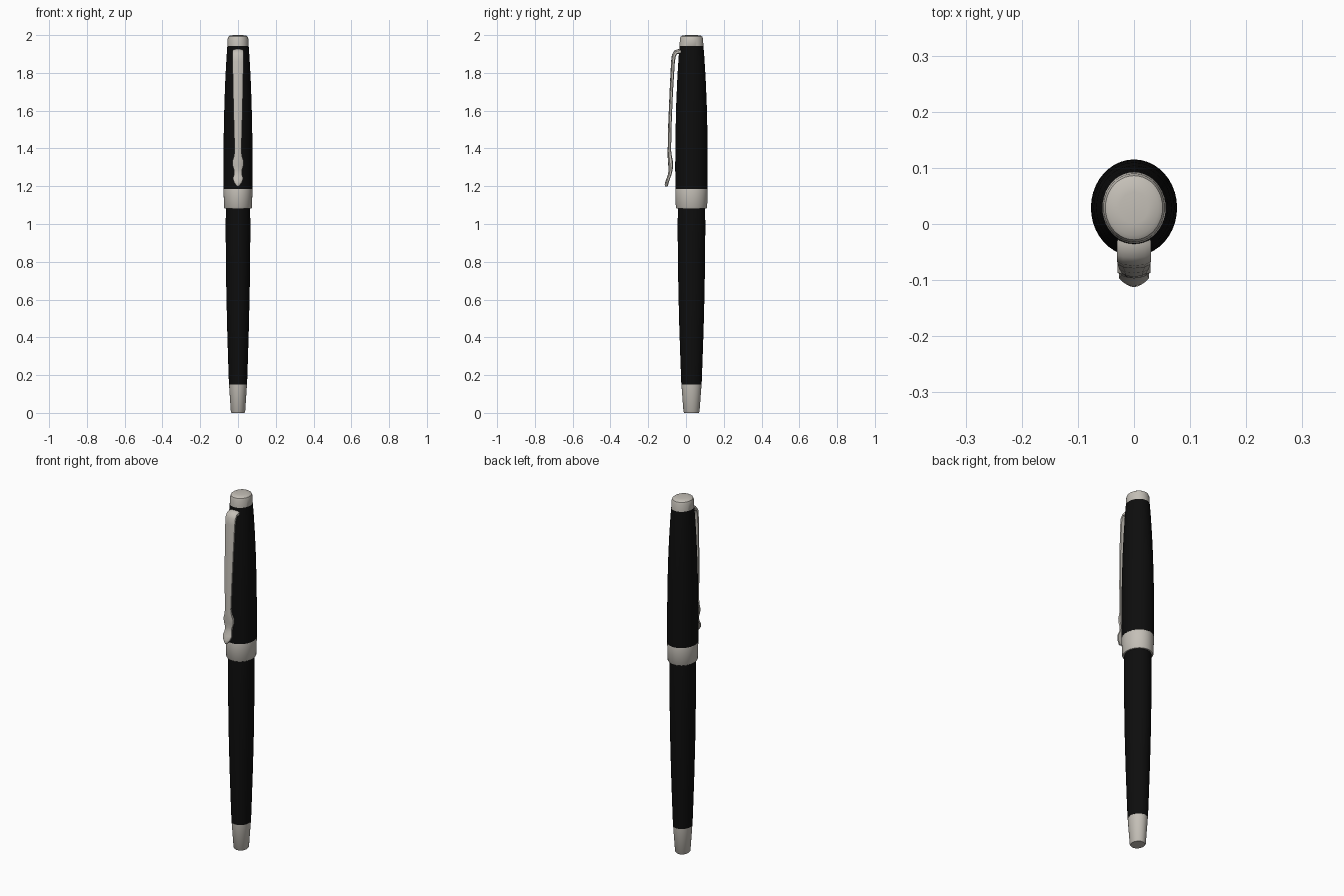
import bpy, bmesh, math

if "Cube" in bpy.data.objects:
    bpy.data.objects.remove(bpy.data.objects["Cube"])

AXIS_Y, STRETCH, SIDES = 0.029, 1.12, 40


def material(name, rgb):
    m = bpy.data.materials.new(name)
    m.diffuse_color = (*rgb, 1)
    m.use_nodes = True
    m.node_tree.nodes["Principled BSDF"].inputs["Base Color"].default_value = m.diffuse_color
    return m


black = material("black lacquer", (0.004, 0.004, 0.004))
metal = material("satin metal", (0.55, 0.52, 0.47))


def skin(name, rings, mat, angle=35):
    """Bridge equal-sized rings of points and close both ends."""
    bm = bmesh.new()
    rows = [[bm.verts.new(p) for p in ring] for ring in rings]
    n = len(rows[0])
    for a, b in zip(rows, rows[1:]):
        for i in range(n):
            j = (i + 1) % n
            bm.faces.new((a[i], a[j], b[j], b[i]))
    bm.faces.new(rows[0][::-1])
    bm.faces.new(rows[-1])
    bmesh.ops.recalc_face_normals(bm, faces=bm.faces)
    me = bpy.data.meshes.new(name)
    bm.to_mesh(me)
    bm.free()
    me.materials.append(mat)
    ob = bpy.data.objects.new(name, me)
    bpy.context.collection.objects.link(ob)
    bpy.ops.object.select_all(action='DESELECT')
    ob.select_set(True)
    bpy.context.view_layer.objects.active = ob
    bpy.ops.object.shade_smooth_by_angle(angle=math.radians(angle))


def turned(name, profile, mat):
    """Slightly oval turned part from (radius, height) pairs."""
    rings = []
    for r, z in profile:
        rings.append([(r * math.cos(t), AXIS_Y + STRETCH * r * math.sin(t), z)
                      for t in (2 * math.pi * i / SIDES for i in range(SIDES))])
    skin(name, rings, mat)


# Barrel
turned("end_tip", [(0.034, 0), (0.038, 0.006), (0.0475, 0.15)], metal)
turned("barrel", [(0.048, 0.15), (0.052, 0.27), (0.0575, 0.45), (0.062, 0.65),
                  (0.0645, 0.85), (0.0655, 1.0), (0.064, 1.075), (0.063, 1.1)], black)

# Cap
turned("cap_band", [(0.071, 1.082), (0.074, 1.087), (0.0765, 1.18), (0.0755, 1.186)], metal)
turned("cap", [(0.0765, 1.184), (0.0768, 1.32), (0.0755, 1.48), (0.072, 1.64),
               (0.067, 1.77), (0.061, 1.88), (0.0565, 1.942)], black)
turned("cap_finial", [(0.054, 1.938), (0.0565, 1.942), (0.0545, 1.982), (0.051, 1.992),
                      (0.044, 1.997), (0.025, 2.0)], metal)

# Clip: centre y, z, half width, half thickness
path = [(0.0, 1.912, 0.029, 0.013), (-0.035, 1.914, 0.030, 0.013),
        (-0.053, 1.910, 0.030, 0.012), (-0.064, 1.893, 0.030, 0.011),
        (-0.069, 1.86, 0.029, 0.010), (-0.078, 1.70, 0.026, 0.009),
        (-0.085, 1.53, 0.022, 0.009), (-0.088, 1.39, 0.018, 0.009),
        (-0.086, 1.36, 0.021, 0.011), (-0.083, 1.335, 0.029, 0.013),
        (-0.081, 1.31, 0.029, 0.013), (-0.082, 1.285, 0.021, 0.011),
        (-0.086, 1.262, 0.021, 0.009), (-0.094, 1.24, 0.027, 0.009),
        (-0.101, 1.22, 0.020, 0.009), (-0.104, 1.205, 0.010, 0.009),
        (-0.105, 1.199, 0.004, 0.006)]
section = [(-1, -0.7), (-1, 0.3), (-0.65, 0.8), (0, 1),
           (0.65, 0.8), (1, 0.3), (1, -0.7), (0, -1)]
rings = []
for i, (y, z, w, t) in enumerate(path):
    a, b = path[max(i - 1, 0)], path[min(i + 1, len(path) - 1)]
    dy, dz = b[0] - a[0], b[1] - a[1]
    d = math.hypot(dy, dz)
    ny, nz = dz / d, -dy / d          # outward normal of the clip path
    rings.append([(u * w, y + v * t * ny, z + v * t * nz) for u, v in section])
skin("clip", rings, metal, 45)
